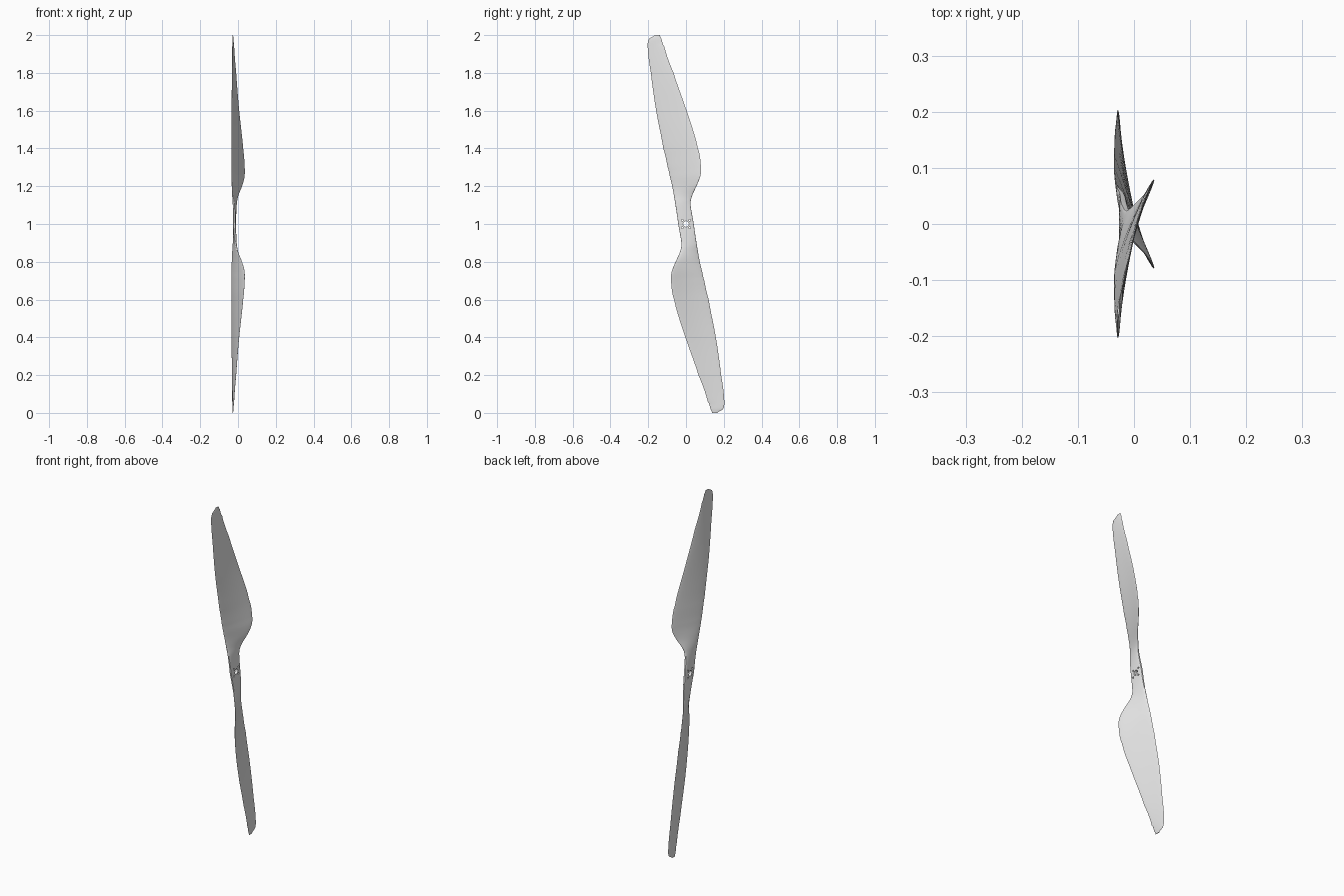
import bpy
import bmesh
from math import cos, sin, pi
from mathutils import Matrix, Vector

old = bpy.data.objects.get("Cube")
if old:
    bpy.data.objects.remove(old, do_unlink=True)

RING = 40    # points around each cross-section
STEPS = 5    # rows between neighbouring stations

# Blade stations, hub to tip:
# height, leading y, leading x, trailing y, trailing x, thickness, camber, roundness
upper_stations = [
    (1.05, -.048, -.020, .032, -.016, .016, 0, .35),
    (1.11, -.057, -.023, .024, -.011, .016, 0, .5),
    (1.15, -.064, -.028, .033, .000, .015, .002, .8),
    (1.20, -.073, -.032, .055, .021, .013, .004, 1),
    (1.25, -.085, -.034, .075, .034, .012, .004, 1),
    (1.30, -.097, -.035, .079, .035, .011, .004, 1),
    (1.40, -.120, -.035, .063, .027, .010, .004, 1),
    (1.60, -.158, -.034, .003, .006, .008, .003, 1),
    (1.80, -.186, -.031, -.066, -.010, .007, .002, 1),
    (1.94, -.203, -.029, -.115, -.021, .006, .001, 1),
    (1.98, -.196, -.028, -.130, -.025, .005, 0, 1),
    (2.00, -.165, -.028, -.139, -.027, .003, 0, 1),
]
hub_station = (1, -.041, -.019, .041, -.019, .016, 0, .3)


def half_turn(station):
    """The same station on the opposite blade."""
    z, lead_y, lead_x, trail_y, trail_x, *shape = station
    return (2 - z, -trail_y, trail_x, -lead_y, lead_x, *shape)


def spline(a, b, c, d, t):
    """Smooth value between b and c, with slopes limited to avoid overshoot in height."""
    return b + .5 * t * (c - a + t * (2 * a - 5 * b + 4 * c - d + t * (3 * (b - c) + d - a)))


def section(station):
    """Closed ring of points for one cross-section."""
    z, lead_y, lead_x, trail_y, trail_x, thick, camber, power = station
    ring = []
    for i in range(RING):
        angle = 2 * pi * i / RING
        across = cos(angle)
        along = (across + 1) / 2
        side = 1 if sin(angle) > 0 else -1
        bulge = side * abs(sin(angle)) ** power * thick / 2
        x = lead_x + (trail_x - lead_x) * along + bulge - camber * (1 - across * across)
        ring.append(Vector((x, lead_y + (trail_y - lead_y) * along, z)))
    return ring


def smooth_rows(stations):
    """Fill in rows between the stations."""
    last = len(stations) - 1
    rows = []
    for i in range(last):
        group = [stations[max(0, min(last, i + k))] for k in (-1, 0, 1, 2)]
        for step in range(STEPS):
            t = step / STEPS
            row = [spline(*values, t) for values in zip(*group)]
            # Heights run straight between stations
            row[0] = group[1][0] + (group[2][0] - group[1][0]) * t
            rows.append(row)
    rows.append(stations[last])
    return rows


def make_object(name, bm):
    bmesh.ops.recalc_face_normals(bm, faces=bm.faces)
    mesh = bpy.data.meshes.new(name)
    bm.to_mesh(mesh)
    bm.free()
    obj = bpy.data.objects.new(name, mesh)
    bpy.context.collection.objects.link(obj)
    return obj


# Two-bladed propeller, lofted from tip to tip
stations = [half_turn(s) for s in reversed(upper_stations)] + [hub_station] + upper_stations
bm = bmesh.new()
rings = [[bm.verts.new(p) for p in section(row)] for row in smooth_rows(stations)]
for below, above in zip(rings, rings[1:]):
    for i in range(RING):
        j = (i + 1) % RING
        bm.faces.new((below[i], below[j], above[j], above[i]))
bm.faces.new(rings[0])
bm.faces.new(rings[-1])
propeller = make_object("propeller_blades", bm)

grey = bpy.data.materials.new("light_grey")
grey.use_nodes = True
colour = (.8, .8, .8, 1)
grey.diffuse_color = colour
grey.node_tree.nodes["Principled BSDF"].inputs["Base Color"].default_value = colour
propeller.data.materials.append(grey)

# Shaft hole and four bolt holes through the hub
bm = bmesh.new()
holes = [(0, 0, .015)] + [(y, z, .005) for y in (-.02, .02) for z in (-.02, .02)]
for y, z, radius in holes:
    place = Matrix.Translation((-.02, y, 1 + z)) @ Matrix.Rotation(pi / 2, 4, 'Y')
    bmesh.ops.create_cone(bm, cap_ends=True, segments=24, radius1=radius,
                          radius2=radius, depth=.1, matrix=place)
cutter = make_object("hub_hole_cutter", bm)
cutter.hide_render = True

bpy.ops.object.select_all(action='DESELECT')
bpy.context.view_layer.objects.active = propeller
propeller.select_set(True)
cut = propeller.modifiers.new("hub_holes", 'BOOLEAN')
cut.operation = 'DIFFERENCE'
cut.solver = 'EXACT'
cut.object = cutter
bpy.ops.object.modifier_apply(modifier=cut.name)
bpy.data.objects.remove(cutter, do_unlink=True)
bpy.ops.object.shade_smooth_by_angle(angle=pi / 5)
